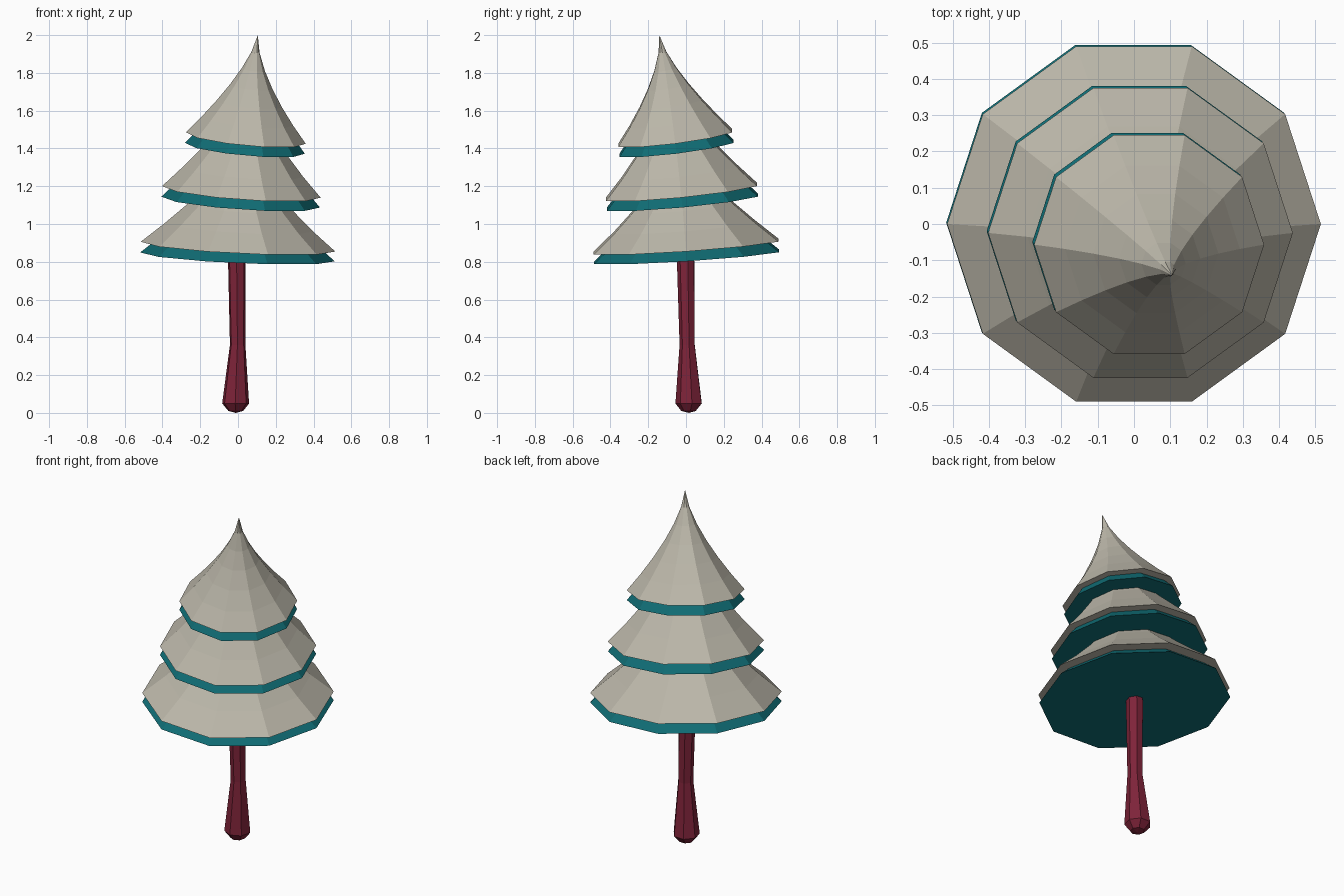
import bpy
import bmesh
from math import cos, sin, tau
from mathutils import Vector

cube = bpy.data.objects.get("Cube")
if cube:
    bpy.data.objects.remove(cube, do_unlink=True)


def make_material(name, color):
    mat = bpy.data.materials.new(name)
    mat.use_nodes = True
    mat.diffuse_color = (*color, 1)
    mat.node_tree.nodes["Principled BSDF"].inputs["Base Color"].default_value = (*color, 1)
    return mat


snow_mat = make_material("pale snow", (0.50, 0.475, 0.40))
leaf_mat = make_material("teal needles", (0.005, 0.15, 0.175))
bark_mat = make_material("dark red bark", (0.21, 0.017, 0.041))


def spine(z):
    """Centre and slope of the bent crown at a height."""
    u = z - 0.88
    centre = Vector((0.05 * u + 0.039 * u * u, -0.07 * u - 0.05 * u * u, z))
    slope = Vector((0.05 + 0.078 * u, -0.07 - 0.10 * u))
    return centre, slope


def ring(bm, centre, slope, radius, sides, turn=0.0):
    verts = []
    for i in range(sides):
        a = tau * i / sides + turn
        x, y = radius * cos(a), radius * sin(a)
        verts.append(bm.verts.new(centre + Vector((x, y, -slope.x * x - slope.y * y))))
    return verts


def loft(name, rings, sides, mat, tip=None, foot=None, turn=0.0):
    """Joins (centre, slope, radius) rings, closed by a point or a flat cap."""
    bm = bmesh.new()
    loops = [ring(bm, c, s, r, sides, turn) for c, s, r in rings]
    for low, high in zip(loops, loops[1:]):
        for i in range(sides):
            j = (i + 1) % sides
            bm.faces.new((low[i], low[j], high[j], high[i]))
    for loop, point in ((loops[0], foot), (loops[-1], tip)):
        if point is None:
            bm.faces.new(loop)
        else:
            peak = bm.verts.new(point)
            for i in range(sides):
                bm.faces.new((loop[i], loop[(i + 1) % sides], peak))
    bmesh.ops.recalc_face_normals(bm, faces=bm.faces)
    mesh = bpy.data.meshes.new(name)
    bm.to_mesh(mesh)
    bm.free()
    mesh.materials.append(mat)
    obj = bpy.data.objects.new(name, mesh)
    bpy.context.scene.collection.objects.link(obj)
    return obj


def cone_tier(name, base, radius, height, mat, steps=6):
    """Ten-sided flared cone that follows the bent spine."""
    rings = []
    for k in range(steps):
        t = k / steps
        centre, slope = spine(base + height * t)
        rings.append((centre, slope, radius * (1 - t) ** 1.5))
    loft(name, rings, 10, mat, tip=spine(base + height)[0])


# Crown: each snow layer sits just above a matching layer of needles
tiers = (("lower", 0.88, 0.515, 0.62),
         ("middle", 1.17, 0.42, 0.63),
         ("upper", 1.455, 0.317, 0.545))
for label, base, radius, height in tiers:
    cone_tier(label + "_snow", base, radius, height, snow_mat)
    cone_tier(label + "_needles", base - 0.054, radius, height, leaf_mat)

# Trunk: slightly crooked, waisted, with a blunt pointed foot
level = Vector((0, 0))
sections = ((-0.012, 0.015, 0.01, 0.04),
            (-0.013, 0.017, 0.05, 0.073),
            (-0.002, 0.008, 0.36, 0.042),
            (-0.006, 0.0, 0.80, 0.048),
            (0.0, 0.0, 0.95, 0.045))
trunk_rings = [(Vector((x, y, z)), level, r) for x, y, z, r in sections]
loft("trunk", trunk_rings, 7, bark_mat, foot=Vector((-0.012, 0.015, 0)), turn=0.2)
